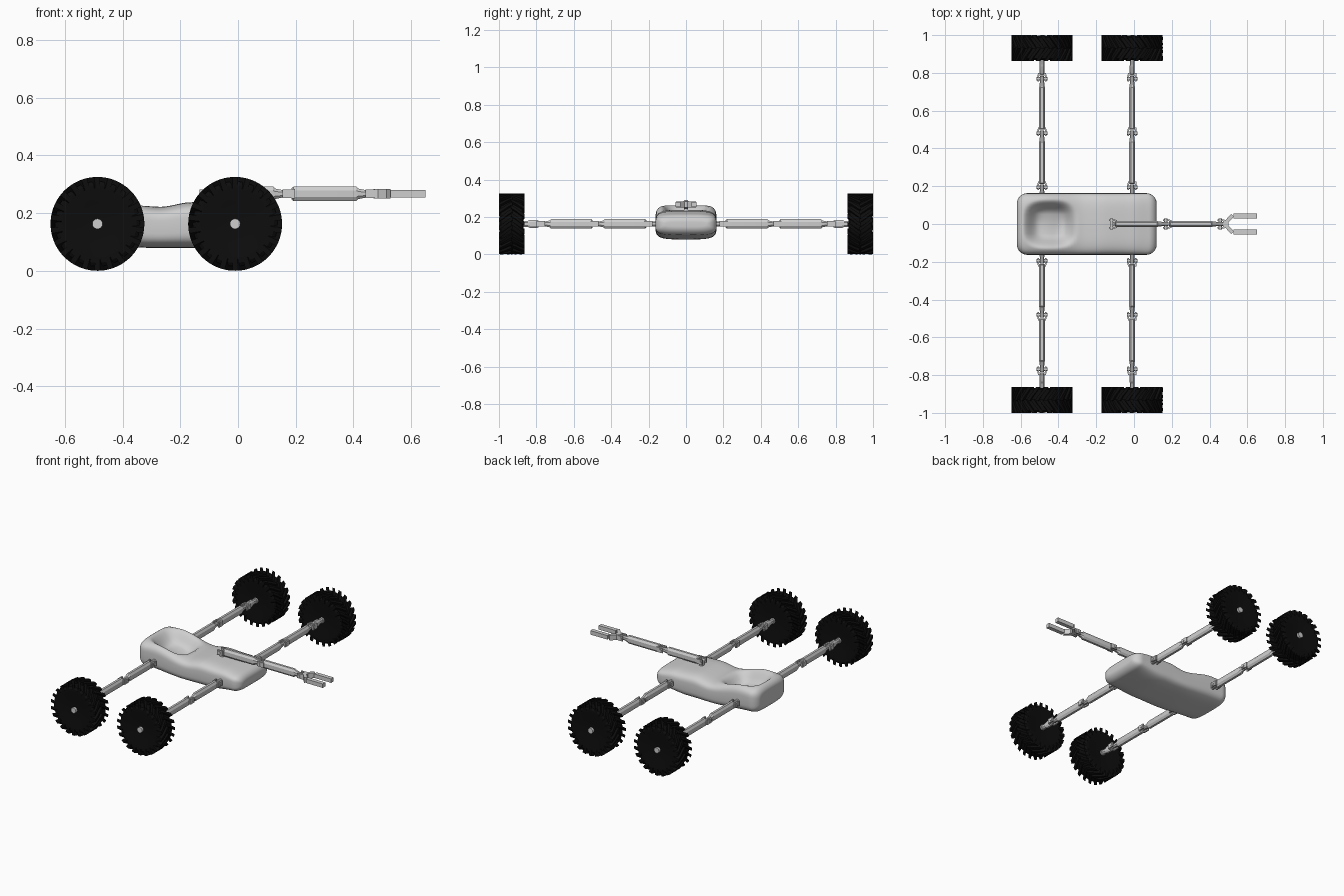
import bpy, bmesh, math
from mathutils import Matrix, Vector

if "Cube" in bpy.data.objects:
    bpy.data.objects.remove(bpy.data.objects["Cube"])

def material(name, rgb):
    m = bpy.data.materials.new(name)
    m.diffuse_color = (*rgb, 1)
    m.use_nodes = True
    m.node_tree.nodes["Principled BSDF"].inputs["Base Color"].default_value = m.diffuse_color
    return m

GREY = material("light grey", (0.62, 0.62, 0.62))
BLACK = material("tyre black", (0.004, 0.004, 0.004))

def finish(bm, name, mat, matrix=Matrix(), smooth=None):
    bmesh.ops.recalc_face_normals(bm, faces=bm.faces)
    me = bpy.data.meshes.new(name)
    bm.to_mesh(me)
    bm.free()
    me.materials.append(mat)
    ob = bpy.data.objects.new(name, me)
    bpy.context.collection.objects.link(ob)
    ob.matrix_world = matrix
    if smooth:
        bpy.ops.object.select_all(action='DESELECT')
        ob.select_set(True)
        bpy.context.view_layer.objects.active = ob
        bpy.ops.object.shade_smooth_by_angle(angle=math.radians(smooth))
    return ob

def skin(bm, rings):
    """Join rings of points into a closed tube with capped ends."""
    vs = [[bm.verts.new(p) for p in r] for r in rings]
    n = len(vs[0])
    for a, b in zip(vs, vs[1:]):
        for i in range(n):
            bm.faces.new((a[i], a[(i + 1) % n], b[(i + 1) % n], b[i]))
    bm.faces.new(vs[0])
    bm.faces.new(vs[-1])

def box(bm, c, s, rot=0):
    m = Matrix.Translation(c) @ Matrix.Rotation(rot, 4, 'Z') @ Matrix.Diagonal((*s, 1))
    bmesh.ops.create_cube(bm, size=1, matrix=m)

def rod(bm, c, r, length, axis, n=16):
    q = Vector((0, 0, 1)).rotation_difference(Vector(axis)).to_matrix().to_4x4()
    bmesh.ops.create_cone(bm, cap_ends=True, segments=n, radius1=r, radius2=r,
                          depth=length, matrix=Matrix.Translation(c) @ q)

def bar(bm, stations):
    """Chamfered bar along x; stations are (x, half width, half height)."""
    rings = []
    for x, w, h in stations:
        k = 0.45
        rings.append([(x, sy * w, sz * h) for sy, sz in
                      ((1, k), (k, 1), (-k, 1), (-1, k), (-1, -k), (-k, -1), (k, -1), (1, -k))])
    skin(bm, rings)

# ---- body: rounded pod with a scooped seat at the rear ----
def interp(x, pts):
    for (a, p), (b, q) in zip(pts, pts[1:]):
        if x <= b:
            t = max(0, (x - a) / (b - a))
            return p + (q - p) * t * t * (3 - 2 * t)
    return pts[-1][1]

TOP = [(-.62, .262), (-.5, .269), (-.27, .222), (-.16, .238), (-.02, .232), (.12, .212)]
BOT = [(-.62, .098), (-.3, .08), (-.12, .08), (.12, .105)]

def inset(d, r):
    return r - math.sqrt(max(0, r * r - (r - d) ** 2)) if d < r else 0

def build_body():
    bm = bmesh.new()
    rings, N, M = [], 72, 64
    for i in range(N + 1):
        u = i / N
        x = -.25 - .37 * math.cos(math.pi * u)
        d = .37 - abs(x + .25)
        w = .163 - inset(d, .055)
        t = interp(x, TOP) - inset(d, .04)
        b = interp(x, BOT) + inset(d, .045)
        mid, h = (t + b) / 2, (t - b) / 2
        ring = []
        for j in range(M):
            a = 2 * math.pi * j / M
            c, s = math.cos(a), math.sin(a)
            y = w * math.copysign(abs(c) ** .5, c)
            z = mid + h * math.copysign(abs(s) ** .5, s)
            if s > 0:
                q = (abs((x + .445) / .15) ** 3 + abs(y / .135) ** 3) ** (1 / 3)
                f = min(1, max(0, (1 - q) / .6))
                z -= .085 * f * f * (3 - 2 * f)
            ring.append((x, y, z))
        rings.append(ring)
    skin(bm, rings)
    finish(bm, "body", GREY, smooth=50)

build_body()

# ---- jointed limb along +x, shared by the legs and the arm ----
JOINTS = (.2, .487, .775)

def clevis(bm, j):
    for s in (-1, 1):
        box(bm, (j - .002, s * .02, 0), (.036, .009, .03))
    box(bm, (j + .018, 0, 0), (.012, .044, .032))
    rod(bm, (j - .006, 0, 0), .009, .056, (0, 1, 0), 12)

def limb(bm):
    for k, j in enumerate(JOINTS):
        clevis(bm, j)
        if k < 2:
            e = JOINTS[k + 1]
            bar(bm, [(j + .012, .012, .02), (j + .018, .016, .025), (e - .052, .016, .025),
                     (e - .045, .014, .018), (e - .02, .011, .013), (e + .008, .011, .013)])

# ---- wheel with chevron lugs, axis along local x ----
def build_wheel(name, matrix):
    bm = bmesh.new()
    prof = [(-.052, .012), (-.054, .07), (-.064, .115), (-.064, .135), (-.056, .147),
            (.056, .147), (.064, .135), (.064, .115), (.054, .07), (.052, .012)]
    n = 48
    skin(bm, [[(x, r * math.cos(2 * math.pi * i / n), r * math.sin(2 * math.pi * i / n))
               for i in range(n)] for x, r in prof])
    count = 22
    pitch = 2 * math.pi / count
    for side in (-1, 1):
        for k in range(count):
            base = pitch * (k + (.5 if side > 0 else 0))
            rings = []
            for x, sk, lo in ((.068, 0, .122), (.045, .35, .14), (.02, .8, .14), (-.004, 1.15, .14)):
                a = base + sk * pitch
                half = pitch * .25
                rings.append([(side * x, r * math.cos(a + da), r * math.sin(a + da))
                              for r, da in ((lo, -half), (.1625, -half * .85),
                                            (.1625, half * .85), (lo, half))])
            skin(bm, rings)
    finish(bm, name, BLACK, matrix, smooth=25)

# ---- four legs with wheels ----
for xn, x in (("rear", -.487), ("front", -.01)):
    for yn, ang in (("left", math.pi / 2), ("right", -math.pi / 2)):
        m = Matrix.Translation((x, 0, .163)) @ Matrix.Rotation(ang, 4, 'Z')
        bm = bmesh.new()
        bar(bm, [(.13, .012, .016), (.17, .012, .014), (.208, .011, .013)])
        limb(bm)
        bar(bm, [(.787, .012, .016), (.795, .013, .022), (.835, .013, .022), (.845, .012, .016), (.88, .012, .016)])
        rod(bm, (.935, 0, 0), .018, .13, (1, 0, 0))
        finish(bm, f"{xn}_{yn}_leg", GREY, m, smooth=25)
        build_wheel(f"{xn}_{yn}_wheel", m @ Matrix.Translation((.932, 0, 0)))

# ---- arm on top of the body, ending in a two-finger gripper ----
bm = bmesh.new()
limb(bm)
box(bm, (.2, 0, -.028), (.022, .022, .05))
for s in (-1, 1):
    box(bm, (.815, s * .025, 0), (.058, .02, .034), s * math.radians(48))
    box(bm, (.902, s * .043, 0), (.122, .026, .026))
box(bm, (.798, 0, 0), (.03, .03, .034))
finish(bm, "gripper_arm", GREY, Matrix.Translation((-.313, 0, .267)), smooth=25)
